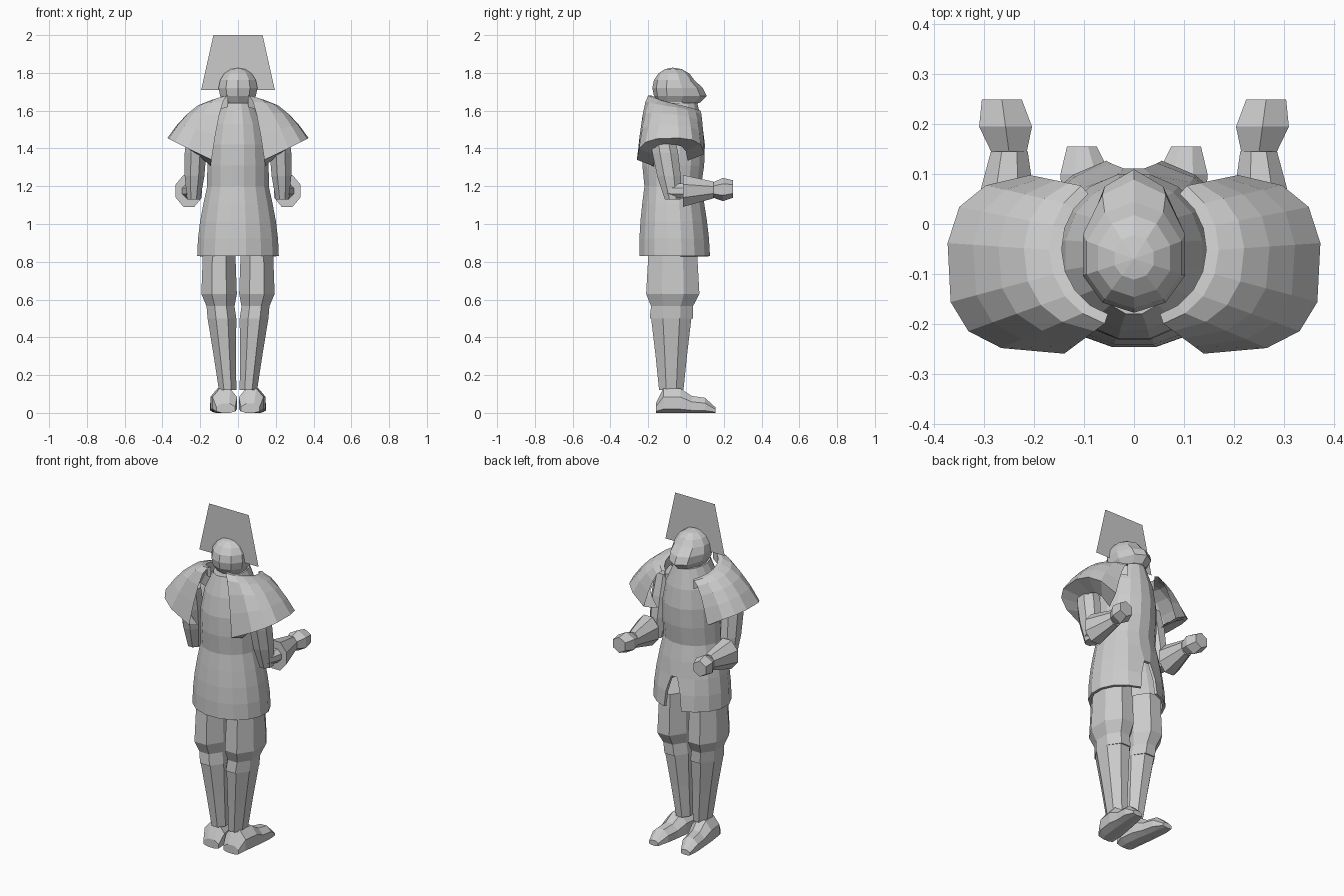
import bpy, bmesh
from math import sin, cos, pi, radians, copysign
from mathutils import Vector

default_cube = bpy.data.objects.get("Cube")
if default_cube:
    bpy.data.objects.remove(default_cube)

GREY = (.6, .6, .6, 1)
plain_grey = bpy.data.materials.new("plain grey")
plain_grey.use_nodes = True
plain_grey.diffuse_color = GREY
shader = plain_grey.node_tree.nodes["Principled BSDF"]
shader.inputs["Base Color"].default_value = GREY


def finish(name, bm):
    """Turn a bmesh into a flat shaded grey object."""
    bmesh.ops.recalc_face_normals(bm, faces=bm.faces)
    mesh = bpy.data.meshes.new(name)
    bm.to_mesh(mesh)
    bm.free()
    mesh.materials.append(plain_grey)
    part = bpy.data.objects.new(name, mesh)
    bpy.context.collection.objects.link(part)
    return part


def skin(rows, closed=True):
    """Bridge equally long rows of points with quads."""
    bm = bmesh.new()
    grid = [[bm.verts.new(point) for point in row] for row in rows]
    count = len(grid[0])
    for lower, upper in zip(grid, grid[1:]):
        for i in range(count if closed else count - 1):
            j = (i + 1) % count
            bm.faces.new((lower[i], lower[j], upper[j], upper[i]))
    return bm, grid


def ring(centre, width, depth, along="z", sides=8):
    """Flat-sided oval around a centre, facing along z or y."""
    points = []
    grow = 1 / cos(pi / sides)
    for i in range(sides):
        angle = 2 * pi * (i + .5) / sides
        across = width * grow * cos(angle)
        other = depth * grow * sin(angle)
        offset = (across, other, 0) if along == "z" else (across, 0, other)
        points.append(Vector(centre) + Vector(offset))
    return points


def solid(name, rows):
    """Close a stack of rings at both ends."""
    bm, grid = skin(rows)
    bm.faces.new(grid[0])
    bm.faces.new(grid[-1])
    return finish(name, bm)


def limb(name, start, end, radii, squash=1, along="z", sides=8):
    """Evenly spaced rings with the given radii from start to end."""
    last = len(radii) - 1
    rows = []
    for i, radius in enumerate(radii):
        centre = Vector(start).lerp(Vector(end), i / last)
        rows.append(ring(centre, radius, radius * squash, along, sides))
    return solid(name, rows)


def tunic_ring(step):
    """Step runs from the hem at -1, past the waist at 0, to the neck at 1."""
    if step < 0:
        flare = sin(-step * pi / 2)
        height = 1.2 + .37 * step
        width = .163 + .053 * flare
        depth = .15 + .037 * flare
    else:
        height = 1.2 + .44 * step
        width = .163 - .08 * step ** 4
        depth = .15 + .03 * sin(pi * step) - .03 * step
    return ring((0, -.07 + .01 * abs(step), height), width, depth, sides=16)


# Tunic with an open hem and an arched slit in the wearer's front
bm, grid = skin([tunic_ring(i / 4 - 1) for i in range(9)])
bm.faces.new(grid[-1])
slit = []
for face in bm.faces:
    middle = face.calc_center_median()
    if middle.z < 1 and middle.y > 0 and abs(middle.x) < .01:
        slit.append(face)
bmesh.ops.delete(bm, geom=slit, context="FACES")
for row, opening in zip(grid, (1.3, 1.1, .5)):
    for vert in row[3:5]:
        vert.co.x *= opening
tunic = finish("tunic", bm)
hem = tunic.modifiers.new("hem thickness", "SOLIDIFY")
hem.thickness = .015

# Head: a low-poly ball whose lower front is drawn out into a pointed face
bm = bmesh.new()
bmesh.ops.create_uvsphere(bm, u_segments=10, v_segments=8, radius=.108)
for vert in bm.verts:
    if vert.co.y > 0:
        vert.co.y *= 1.15 + min(.75, 8 * max(0, .04 - vert.co.z))
    vert.co += Vector((0, -.07, 1.72))
finish("head", bm)
limb("neck", (0, -.06, 1.56), (0, -.05, 1.68), (.07, .075), 1.1)

# Upright board through the back of the head
bm = bmesh.new()
corners = [(side * half, -.085, height)
           for half, height, order in ((.195, 1.71, 1), (.13, 2, -1))
           for side in (-order, order)]
bm.faces.new([bm.verts.new(corner) for corner in corners])
finish("head_board", bm)


def arc_point(degrees, centre, width, depth, power=1):
    """Point on an oval; a power below one makes it boxier."""
    c, s = cos(radians(degrees)), sin(radians(degrees))
    return Vector((centre[0] + width * copysign(abs(c) ** power, c),
                   centre[1] + depth * copysign(abs(s) ** power, s), 0))


def cape_column(t):
    """Points from inside the collar, over the shoulder, to under the lip."""
    turn = -75 + 130 * t
    collar = arc_point(turn, (.02, -.05), .15, .155)
    inner = arc_point(turn, (.02, -.05), .125, .135)
    lip = arc_point(-90 + 170 * t, (.14, -.08), .235, .18, .7)
    collar.z = inner.z = 1.68 - .08 * t
    lip.z = 1.34 + .1 * sin(pi * t) ** .7 + .03 * t
    column = [inner - Vector((0, 0, .06)), inner]
    for i in range(5):
        spread = i / 4
        point = collar.lerp(lip, spread)
        point.z = collar.z + (lip.z - collar.z) * spread ** 1.7
        column.append(point)
    tuck = lip.lerp(Vector((.15, -.08, lip.z)), .5)
    tuck.z -= .035
    return column + [tuck]


for side, label in ((1, "left_"), (-1, "right_")):
    def at(x, y, z):
        return (side * x, y, z)

    # Shoulder cape with collar rim and tucked underside
    columns = [[at(*point) for point in cape_column(i / 7)] for i in range(8)]
    bm, grid = skin(columns, closed=False)
    finish(label + "shoulder_cape", bm)

    # Arm, flared cuff and fist
    limb(label + "upper_arm", at(.22, -.13, 1.5), at(.235, -.07, 1.13),
         (.05, .057, .052, .035), 1.2)
    limb(label + "forearm", at(.235, -.1, 1.175), at(.26, 0, 1.175),
         (.035, .04), along="y")
    limb(label + "cuff", at(.26, -.015, 1.175), at(.25, .145, 1.18),
         (.07, .037), 1.2, along="y")
    limb(label + "fist", at(.25, .14, 1.18), at(.265, .25, 1.185),
         (.034, .053, .04), along="y", sides=6)

    # Breeches, gathered knee and lower leg
    limb(label + "breeches", at(.1, -.07, .87), at(.1, -.07, .63), (.085, .094), 1.5)
    limb(label + "knee", at(.1, -.07, .63), at(.085, -.078, .5), (.094, .074, .076), 1.5)
    limb(label + "lower_leg", at(.085, -.078, .5), at(.055, -.078, .12),
         (.076, .06, .046), 1.4)

    # Flat-soled shoe, splayed outwards towards the toe
    rows = []
    for y, width, height in ((-.16, .05, .05), (-.12, .065, .13), (-.03, .065, .13),
                             (.03, .055, .09), (.1, .05, .08), (.155, .03, .03)):
        row = ring(at(.085 + y / 8, y, height * .4), width, height * .6, along="y")
        for point in row:
            point.z = max(0, point.z)
        rows.append(row)
    solid(label + "shoe", rows)
